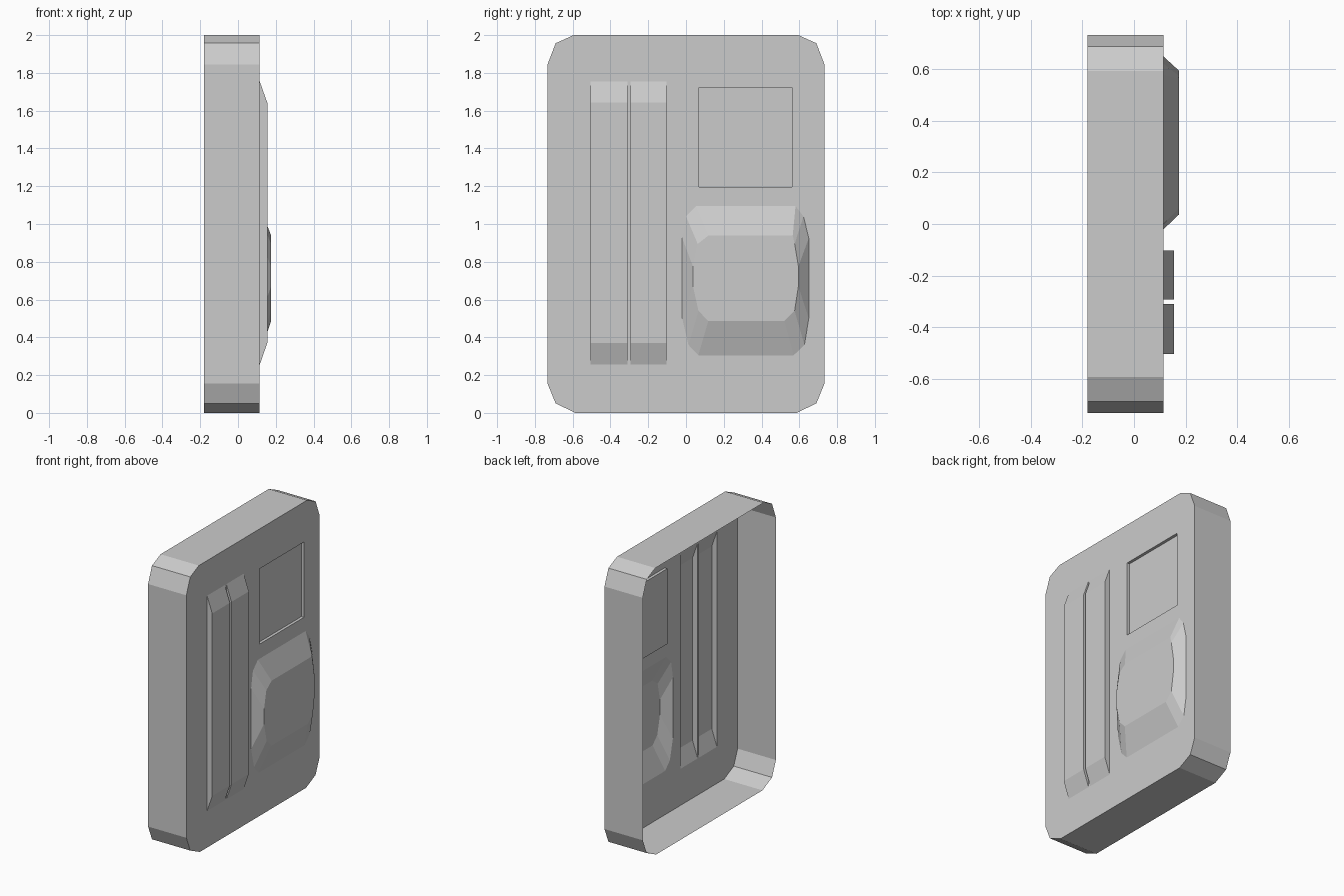
import bpy, bmesh

if "Cube" in bpy.data.objects:
    bpy.data.objects.remove(bpy.data.objects["Cube"])

BACK, FRONT = -0.18, 0.115


def ring(bm, pts, x):
    """Closed loop of (y, z) points at depth x."""
    return [bm.verts.new((x, y, z)) for y, z in pts]


def walls(bm, a, b):
    n = len(a)
    for i in range(n):
        j = (i + 1) % n
        bm.faces.new((a[i], a[j], b[j], b[i]))


def loop_edges(bm, vs):
    return [bm.edges.new((vs[i], vs[(i + 1) % len(vs)])) for i in range(len(vs))]


def finish(bm, name, plate_x):
    """Make normals consistent, with the flat face at plate_x looking along +x."""
    bmesh.ops.recalc_face_normals(bm, faces=bm.faces[:])
    flat = next(f for f in bm.faces if all(abs(v.co.x - plate_x) < 1e-5 for v in f.verts))
    if flat.normal.x < 0:
        bmesh.ops.reverse_faces(bm, faces=bm.faces[:])
    me = bpy.data.meshes.new(name)
    bm.to_mesh(me)
    bm.free()
    ob = bpy.data.objects.new(name, me)
    bpy.context.collection.objects.link(ob)


def rect(y0, y1, z0, z1):
    return [(y0, z0), (y1, z0), (y1, z1), (y0, z1)]


def pressing(name, base, top, x):
    """Hollow shape pressed out of (or into) the front sheet."""
    bm = bmesh.new()
    a, b = ring(bm, base, FRONT), ring(bm, top, x)
    walls(bm, a, b)
    bm.faces.new(b)
    finish(bm, name, x)


# Outlines of the pressed shapes on the front sheet
rib_spans = [(-0.505, -0.31), (-0.293, -0.102)]
ribs = [rect(a, b, 0.255, 1.755) for a, b in rib_spans]
panel = rect(0.07, 0.562, 1.197, 1.722)
boss = [(0.065, 0.305), (0.57, 0.305), (0.627, 0.36), (0.65, 0.5),
        (0.65, 0.925), (0.622, 1.04), (0.58, 1.095), (0.055, 1.095),
        (0.0, 1.04), (-0.02, 0.925), (-0.02, 0.5), (0.013, 0.36)]
boss_top = [(0.118, 0.487), (0.52, 0.487), (0.575, 0.54), (0.595, 0.67),
            (0.595, 0.775), (0.575, 0.895), (0.565, 0.94), (0.12, 0.94),
            (0.062, 0.895), (0.037, 0.775), (0.037, 0.67), (0.066, 0.54)]

# Open-backed casing: rim and front sheet with openings
half = [(0.585, 0.0), (0.69, 0.05), (0.733, 0.155),
        (0.733, 1.845), (0.69, 1.957), (0.595, 2.0)]
outline = half + [(-y, z) for y, z in reversed(half)]
bm = bmesh.new()
front = ring(bm, outline, FRONT)
edges = loop_edges(bm, front)
for hole in ribs + [panel, boss]:
    edges += loop_edges(bm, ring(bm, hole, FRONT))
bmesh.ops.triangle_fill(bm, use_beauty=True, use_dissolve=False,
                        edges=edges, normal=(1, 0, 0))
walls(bm, ring(bm, outline, BACK), front)
finish(bm, "casing", FRONT)

# Ribs with sloped ends
for i, (a, b) in enumerate(rib_spans):
    pressing(f"rib_{i + 1}", ribs[i], rect(a, b, 0.37, 1.642), 0.155)

# Shallow recessed square and large raised boss
pressing("recessed_panel", panel, panel, FRONT - 0.02)
pressing("raised_boss", boss, boss_top, 0.175)
